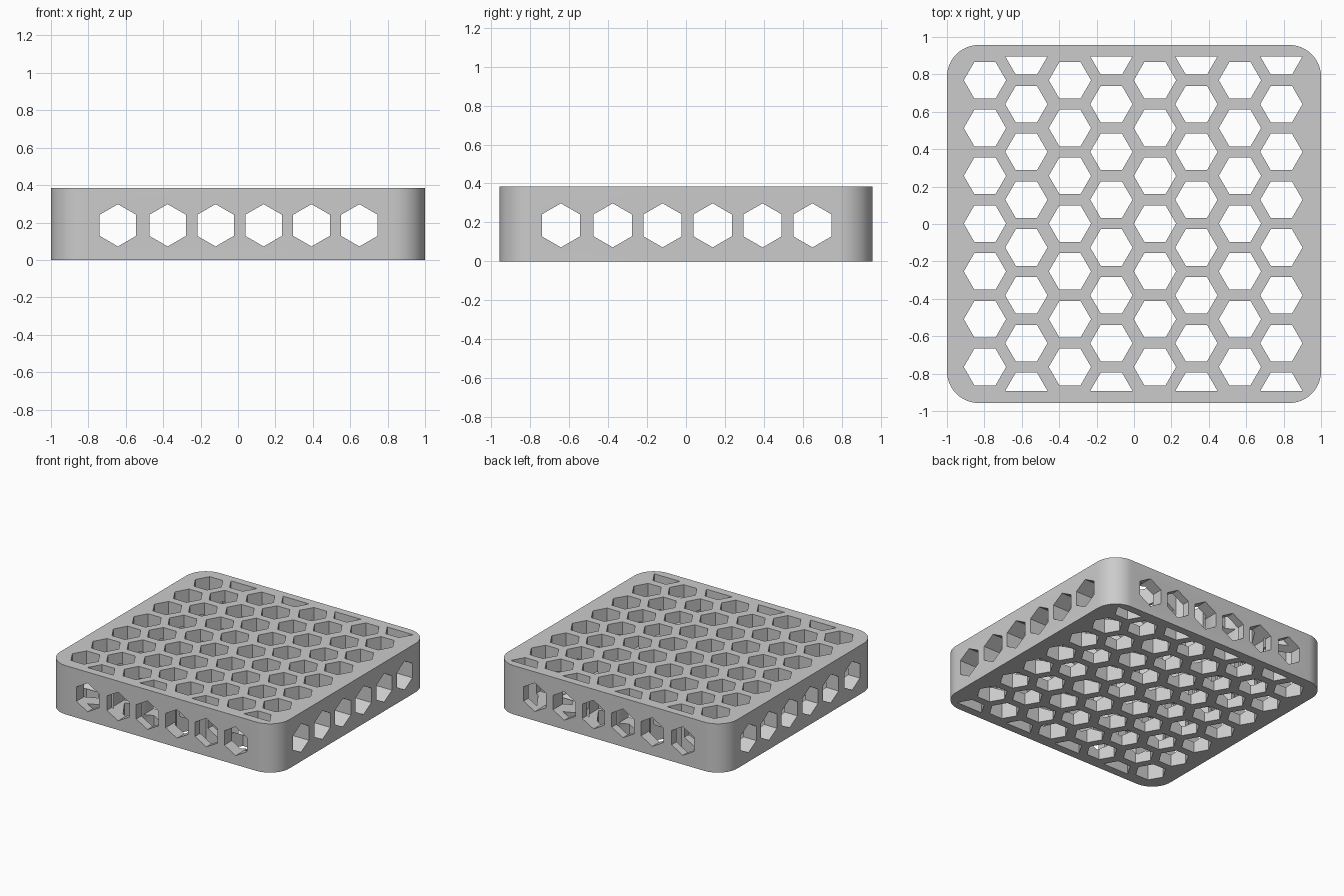
import bpy, bmesh, math
from mathutils import Vector, Matrix

if "Cube" in bpy.data.objects:
    bpy.data.objects.remove(bpy.data.objects["Cube"])

W, D, H = 1.0, 0.957, 0.385      # half width, half depth, height
CORNER = 0.17                    # rounded corner radius
R = 0.113                        # hexagon radius
LIMIT = 0.898                    # vertical holes stop here in y

grey = bpy.data.materials.new("light grey")
grey.diffuse_color = (0.6, 0.6, 0.6, 1)
grey.use_nodes = True
grey.node_tree.nodes["Principled BSDF"].inputs["Base Color"].default_value = grey.diffuse_color


def prism(bm, points, offset):
    """Extrude a closed outline along an offset."""
    face = bm.faces.new([bm.verts.new(p) for p in points])
    out = bmesh.ops.extrude_face_region(bm, geom=[face])["geom"]
    verts = [g for g in out if isinstance(g, bmesh.types.BMVert)]
    bmesh.ops.translate(bm, verts=verts, vec=offset)


def make_object(name, bm):
    bmesh.ops.recalc_face_normals(bm, faces=bm.faces[:])
    mesh = bpy.data.meshes.new(name)
    bm.to_mesh(mesh)
    bm.free()
    mesh.materials.append(grey)
    obj = bpy.data.objects.new(name, mesh)
    bpy.context.collection.objects.link(obj)
    return obj


# Rounded solid block
bm = bmesh.new()
outline = []
for sx, sy, start in ((1, 1, 0), (-1, 1, 90), (-1, -1, 180), (1, -1, 270)):
    for i in range(13):
        a = math.radians(start + 90 * i / 12)
        outline.append((sx * (W - CORNER) + CORNER * math.cos(a),
                        sy * (D - CORNER) + CORNER * math.sin(a), 0))
prism(bm, outline, (0, 0, H))
block = make_object("honeycomb_block", bm)

# Vertical honeycomb holes, cut to half hexagons at the front and back
bm = bmesh.new()
for col in range(8):
    cx = -0.797 + 0.4545 * (col // 2) + 0.2215 * (col % 2)
    rows = 7 + col % 2
    for row in range(rows):
        cy = 0.002 + 0.2555 * (row - (rows - 1) / 2)
        pts = []
        for k in range(6):
            a = math.radians(60 * k)
            y = cy + R * math.sin(a)
            if abs(y) < LIMIT + 0.01:
                pts.append((cx + R * math.cos(a), y, -0.1))
        prism(bm, pts, (0, 0, H + 0.2))
cutters = [make_object("vertical_hole_cutter", bm)]

# Horizontal hexagonal tunnels running in both directions
for name, along_x in (("depth_tunnel_cutter", False), ("width_tunnel_cutter", True)):
    bm = bmesh.new()
    for c in (-0.642, -0.376, -0.12, 0.137, 0.393, 0.649):
        pts = []
        for k in range(6):
            a = math.radians(30 + 60 * k)
            u, z = c + R * math.cos(a), 0.185 + R * math.sin(a)
            pts.append((-1.2, u, z) if along_x else (u, -1.2, z))
        prism(bm, pts, (2.4, 0, 0) if along_x else (0, 2.4, 0))
    cutters.append(make_object(name, bm))

# Cut the holes and tidy up
bpy.context.view_layer.objects.active = block
block.select_set(True)
for cutter in cutters:
    cutter.hide_render = True
    mod = block.modifiers.new(cutter.name, 'BOOLEAN')
    mod.operation = 'DIFFERENCE'
    mod.solver = 'EXACT'
    mod.object = cutter
    bpy.ops.object.modifier_apply(modifier=mod.name)
for cutter in cutters:
    bpy.data.objects.remove(cutter)
bpy.ops.object.shade_smooth_by_angle(angle=math.radians(30))
